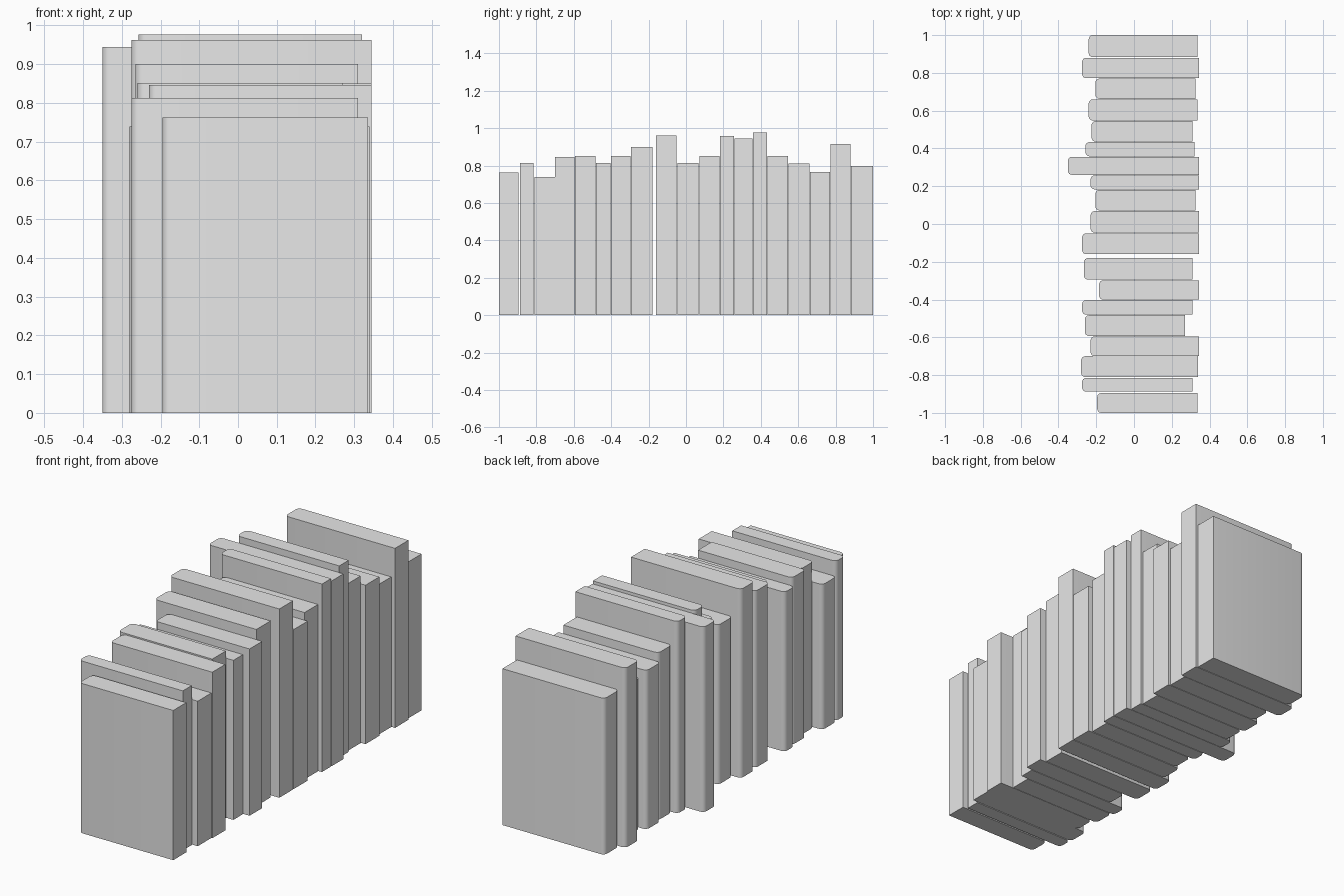
import bpy
import bmesh
import math

cube = bpy.data.objects.get("Cube")
if cube:
    bpy.data.objects.remove(cube, do_unlink=True)

grey = bpy.data.materials.new("plain grey")
grey.use_nodes = True
colour = (0.8, 0.8, 0.8, 1)
grey.diffuse_color = colour
grey.node_tree.nodes["Principled BSDF"].inputs["Base Color"].default_value = colour

# One row per book: start y, end y, spine x, page-edge x, height
BOOKS = [
    (-1.00, -.895, -.195, .335, .763),
    (-.887, -.815, -.275, .31, .813),
    (-.81, -.70, -.28, .34, .739),
    (-.70, -.595, -.23, .345, .846),
    (-.593, -.483, -.26, .27, .852),
    (-.48, -.403, -.275, .31, .813),
    (-.40, -.298, -.185, .345, .85),
    (-.295, -.18, -.265, .31, .90),
    (-.16, -.05, -.275, .345, .962),
    (-.046, .068, -.23, .345, .813),
    (.072, .18, -.205, .325, .85),
    (.183, .257, -.23, .345, .958),
    (.26, .356, -.35, .345, .944),
    (.358, .434, -.257, .32, .977),
    (.436, .545, -.225, .31, .852),
    (.548, .66, -.24, .335, .81),
    (.663, .77, -.205, .325, .765),
    (.772, .88, -.275, .345, .915),
    (.883, 1.00, -.24, .335, .797),
]


def make_book(name, y0, y1, x0, x1, height):
    bm = bmesh.new()
    bmesh.ops.create_cube(bm, size=1)
    for v in bm.verts:
        v.co.x = x0 if v.co.x < 0 else x1
        v.co.y = y0 if v.co.y < 0 else y1
        v.co.z = 0 if v.co.z < 0 else height
    # Round the two upright edges of the spine
    spine = [e for e in bm.edges
             if all(abs(v.co.x - x0) < 1e-4 for v in e.verts)
             and abs(e.verts[0].co.z - e.verts[1].co.z) > 0.1]
    bmesh.ops.bevel(bm, geom=spine, offset=0.022, segments=4,
                    profile=0.5, affect='EDGES')
    mesh = bpy.data.meshes.new(name)
    bm.to_mesh(mesh)
    bm.free()
    mesh.materials.append(grey)
    book = bpy.data.objects.new(name, mesh)
    bpy.context.collection.objects.link(book)
    return book


bpy.ops.object.select_all(action='DESELECT')
for i, row in enumerate(BOOKS, 1):
    book = make_book(f"book_{i:02d}", *row)
    book.select_set(True)
    bpy.context.view_layer.objects.active = book
bpy.ops.object.shade_smooth_by_angle(angle=math.radians(35))
